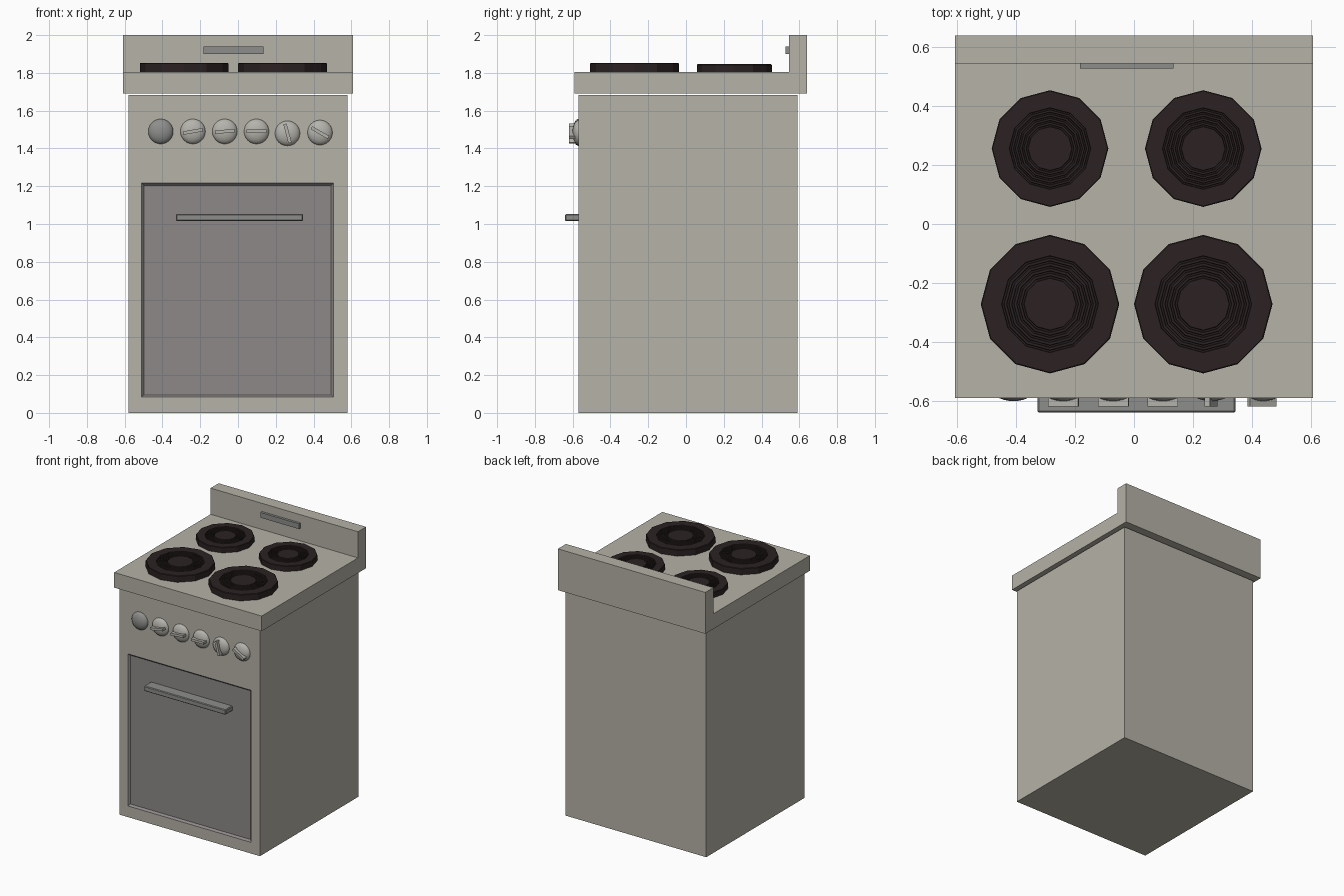
import bpy, bmesh, math
from mathutils import Matrix, Vector

if "Cube" in bpy.data.objects:
    bpy.data.objects.remove(bpy.data.objects["Cube"])


def material(name, rgb):
    m = bpy.data.materials.new(name)
    m.diffuse_color = (*rgb, 1)
    m.use_nodes = True
    m.node_tree.nodes["Principled BSDF"].inputs["Base Color"].default_value = m.diffuse_color
    return m


CREAM = material("cream enamel", (0.46, 0.445, 0.385))
DOOR = material("door grey", (0.27, 0.25, 0.247))
METAL = material("handle grey", (0.27, 0.27, 0.26))
BURNER = material("burner brown", (0.025, 0.016, 0.016))
KNOB = material("knob cream", (0.46, 0.45, 0.41))


def finish(bm, name, mats, smooth=False):
    bmesh.ops.recalc_face_normals(bm, faces=bm.faces)
    me = bpy.data.meshes.new(name)
    bm.to_mesh(me)
    bm.free()
    for m in mats:
        me.materials.append(m)
    ob = bpy.data.objects.new(name, me)
    bpy.context.collection.objects.link(ob)
    if smooth:
        for p in me.polygons:
            p.use_smooth = True
    return ob


def box_mesh(x0, x1, y0, y1, z0, z1):
    bm = bmesh.new()
    mat = Matrix.Translation(((x0 + x1) / 2, (y0 + y1) / 2, (z0 + z1) / 2)) \
        @ Matrix.Diagonal((x1 - x0, y1 - y0, z1 - z0, 1))
    bmesh.ops.create_cube(bm, size=1, matrix=mat)
    return bm


def box(name, mat, *dims, bevel=0):
    bm = box_mesh(*dims)
    if bevel:
        bmesh.ops.bevel(bm, geom=bm.edges[:], offset=bevel, segments=1, affect='EDGES')
    return finish(bm, name, [mat])


# Body with the oven door cut into its front face
bm = box_mesh(-0.58, 0.58, -0.57, 0.59, 0, 1.683)
front = min(bm.faces, key=lambda f: f.calc_center_median().y)
bmesh.ops.inset_individual(bm, faces=[front], thickness=0.07)
for v in front.verts:
    v.co.x = 0.506 if v.co.x > 0 else -0.51
    v.co.z = 1.217 if v.co.z > 0.8 else 0.083
rim = bmesh.ops.inset_individual(bm, faces=[front], thickness=0.018)["faces"]
for v in front.verts:
    v.co.y += 0.014
for f in rim + [front]:
    f.material_index = 1
finish(bm, "body", [CREAM, DOOR])

# Worktop and backsplash as one L-shaped profile
bm = bmesh.new()
profile = [(-0.59, 1.692), (0.64, 1.692), (0.64, 2.0), (0.545, 2.0), (0.545, 1.805), (-0.59, 1.805)]
face = bm.faces.new([bm.verts.new((-0.608, y, z)) for y, z in profile])
ext = bmesh.ops.extrude_face_region(bm, geom=[face])["geom"]
bmesh.ops.translate(bm, vec=(1.216, 0, 0), verts=[g for g in ext if isinstance(g, bmesh.types.BMVert)])
finish(bm, "worktop", [CREAM])

# Backsplash plate and door handle
box("backsplash_plate", METAL, -0.183, 0.134, 0.527, 0.546, 1.9, 1.939)
box("door_handle", METAL, -0.328, 0.345, -0.64, -0.555, 1.015, 1.053, bevel=0.005)


# Twelve-sided burners with concentric ridges
def burner(name, x, y, r, top):
    pts = [(1, 1.80), (1, top - 0.003), (0.985, top)]
    f = 0.70
    while f > 0.34:
        pts += [(f, top), (f - 0.008, top - 0.008), (f - 0.03, top - 0.008), (f - 0.038, top)]
        f -= 0.072
    bm = bmesh.new()
    n = 12
    rings = [[bm.verts.new((x + r * s * math.cos(2 * math.pi * i / n),
                            y + r * s * math.sin(2 * math.pi * i / n), z)) for i in range(n)]
             for s, z in pts]
    for a, b in zip(rings, rings[1:]):
        for i in range(n):
            j = (i + 1) % n
            bm.faces.new((a[i], a[j], b[j], b[i]))
    bm.faces.new(rings[-1])
    bm.faces.new(rings[0][::-1])
    finish(bm, name, [BURNER])


for side, x in (("left", -0.285), ("right", 0.235)):
    burner("front_burner_" + side, x, -0.272, 0.235, 1.852)
    burner("rear_burner_" + side, x, 0.256, 0.198, 1.846)

# Domed knobs: x, z, grip angle (None for the plain one)
knobs = [(-0.409, 1.49, None), (-0.239, 1.49, 10), (-0.07, 1.49, 5),
         (0.098, 1.49, 0), (0.262, 1.48, 105), (0.434, 1.484, -30)]
for k, (x, z, angle) in enumerate(knobs):
    bm = bmesh.new()
    bmesh.ops.create_uvsphere(bm, u_segments=24, v_segments=12, radius=1,
                              matrix=Matrix.Translation((x, -0.567, z))
                              @ Matrix.Diagonal((0.067, 0.034, 0.067, 1))
                              @ Matrix.Rotation(math.pi / 2, 4, 'X'))
    finish(bm, f"knob_{k + 1}", [METAL if angle is None else KNOB], smooth=True)
    if angle is not None:
        bm = box_mesh(-0.052, 0.052, -0.02, 0.02, -0.009, 0.009)
        bm.transform(Matrix.Translation((x, -0.6, z)) @ Matrix.Rotation(-math.radians(angle), 4, 'Y'))
        finish(bm, f"knob_grip_{k + 1}", [KNOB])
